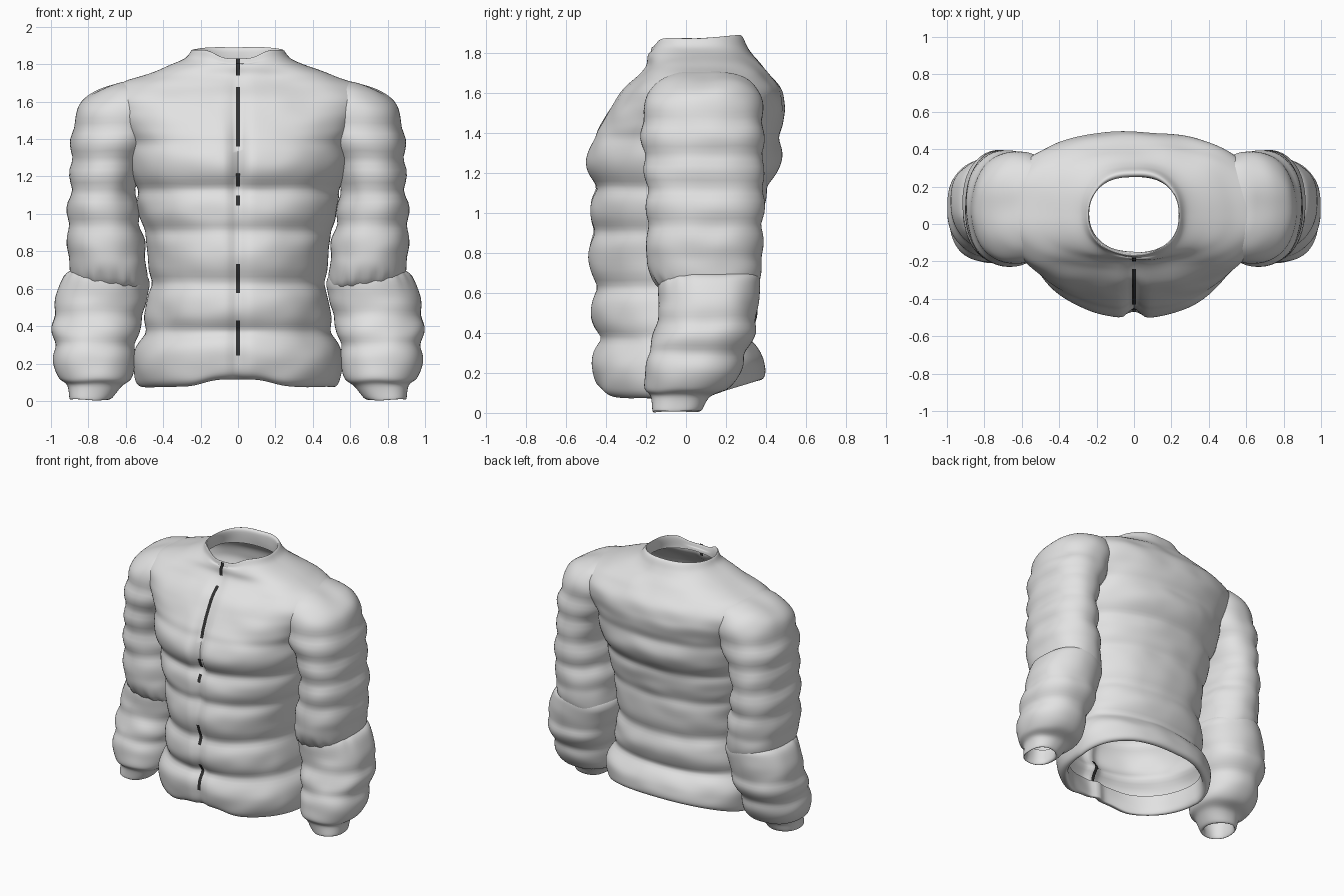
import bpy
import bmesh
import math
from mathutils import Vector, noise

if "Cube" in bpy.data.objects:
    bpy.data.objects.remove(bpy.data.objects["Cube"])


def material(name, value):
    mat = bpy.data.materials.new(name)
    mat.use_nodes = True
    colour = (value, value, value, 1)
    mat.diffuse_color = colour
    bsdf = mat.node_tree.nodes["Principled BSDF"]
    bsdf.inputs["Base Color"].default_value = colour
    bsdf.inputs["Roughness"].default_value = 0.8
    return mat


FABRIC = material("light grey fabric", 0.76)
ZIP = material("dark zip", 0.03)


def spline(keys, steps):
    """Smooth rows running through all key rows."""
    rows = []
    for i in range(len(keys) - 1):
        a, b, c, d = (keys[max(0, min(len(keys) - 1, i + k))] for k in (-1, 0, 1, 2))
        for s in range(steps):
            t = s / steps
            rows.append([q + 0.5 * t * (r - p + t * (2*p - 5*q + 4*r - u + t * (3*(q - r) + u - p)))
                         for p, q, r, u in zip(a, b, c, d)])
    return rows + [list(keys[-1])]


def seam_depth(z, seams):
    """Rounded groove at each quilting seam."""
    return sum(depth * math.exp(1 - math.sqrt(1 + ((z - s) / 0.035) ** 2)) for s, depth in seams)


def fade(v):
    v = max(0, min(1, v))
    return v * v * (3 - 2 * v)


def finish(name, bm, mat):
    bmesh.ops.recalc_face_normals(bm, faces=bm.faces)
    mesh = bpy.data.meshes.new(name)
    bm.to_mesh(mesh)
    bm.free()
    mesh.materials.append(mat)
    obj = bpy.data.objects.new(name, mesh)
    bpy.context.collection.objects.link(obj)
    bpy.ops.object.select_all(action="DESELECT")
    obj.select_set(True)
    bpy.context.view_layer.objects.active = obj
    bpy.ops.object.shade_smooth_by_angle(angle=math.radians(65))


def loft(name, rows, point, segments, cap=False):
    """Skin closed rings; point(row, angle) gives each position."""
    bm = bmesh.new()
    rings = [[bm.verts.new(point(row, math.tau * i / segments)) for i in range(segments)]
             for row in rows]
    for lo, hi in zip(rings, rings[1:]):
        for i in range(segments):
            j = (i + 1) % segments
            bm.faces.new((lo[i], lo[j], hi[j], hi[i]))
    if cap:
        bm.faces.new(rings[0])
    finish(name, bm, FABRIC)


def power(v, e):
    return math.copysign(abs(v) ** e, v)


# Torso rows: height, half width, front y, back y (hem folds inward, yoke covers the shoulders)
torso_keys = [
    (0.22, 0.49, -0.40, 0.33), (0.11, 0.49, -0.39, 0.34), (0.075, 0.515, -0.40, 0.37),
    (0.11, 0.545, -0.45, 0.395), (0.22, 0.56, -0.475, 0.39), (0.36, 0.53, -0.475, 0.35),
    (0.5, 0.495, -0.485, 0.36), (0.64, 0.48, -0.485, 0.36), (0.8, 0.485, -0.495, 0.37),
    (0.92, 0.52, -0.492, 0.385), (1.03, 0.54, -0.49, 0.40), (1.14, 0.57, -0.495, 0.44),
    (1.27, 0.59, -0.505, 0.48), (1.38, 0.61, -0.48, 0.485), (1.46, 0.64, -0.42, 0.49),
    (1.54, 0.68, -0.37, 0.495), (1.62, 0.70, -0.31, 0.475), (1.69, 0.64, -0.24, 0.425),
    (1.74, 0.51, -0.20, 0.385), (1.785, 0.39, -0.19, 0.345), (1.83, 0.29, -0.18, 0.31),
    (1.875, 0.25, -0.172, 0.28), (1.86, 0.243, -0.16, 0.255), (1.78, 0.25, -0.15, 0.26)]
torso_seams = [(0.37, 0.042), (0.63, 0.032), (0.91, 0.03), (1.13, 0.04), (1.38, 0.02)]


def torso_point(row, angle):
    z, width, front, back = row
    c, s = math.cos(angle), math.sin(angle)
    dent = seam_depth(z, torso_seams)
    yoke = fade((z - 1.15) / 0.35) * fade((1.84 - z) / 0.1)
    mid = 0.05
    x = (width - dent * 0.7) * power(c, 0.92)
    if s > 0:
        y = mid + (back - mid - 0.75 * dent) * power(s, 0.9 - 0.15 * yoke)
    else:
        y = mid + (mid - front - dent) * power(s, 0.92 - 0.1 * yoke)
        # Groove along the front opening, deepest between the chest panels
        groove = 0.025 + 0.03 * math.exp(-((z - 1.27) / 0.17) ** 2)
        y += groove * fade((1.8 - z) / 0.15) * math.exp(-(x / 0.04) ** 2)
    # Hem rises at the back and the front middle
    low = max(0, 1 - z / 0.4)
    z += low * (0.11 * max(0, s) + (0.05 * math.exp(-(x / 0.2) ** 4) if s < 0 else 0))
    # Collar is higher at the back and dips at the throat
    rise = 0.015 * max(0, s) - 0.045 * math.exp(-(x / 0.13) ** 4) * (s < 0)
    z += rise * fade((z - 1.79) / 0.07)
    crease = noise.noise(Vector((x * 5, y * 5, z * 9))) * 0.009
    return Vector((x + crease * c, y + crease * s, z + crease * 0.5))


loft("torso", spline(torso_keys, 6), torso_point, 160)

# Sleeve rows: height, inner x, outer x, front y, back y; the cap runs under the yoke
upper_keys = [
    (1.71, 0.42, 0.58, 0.03, 0.18), (1.695, 0.40, 0.66, -0.07, 0.26),
    (1.65, 0.38, 0.775, -0.15, 0.335), (1.56, 0.38, 0.86, -0.205, 0.385),
    (1.40, 0.43, 0.905, -0.235, 0.405), (1.2, 0.52, 0.91, -0.22, 0.405),
    (1.0, 0.515, 0.925, -0.21, 0.405), (0.85, 0.49, 0.925, -0.21, 0.395),
    (0.74, 0.485, 0.91, -0.20, 0.385), (0.66, 0.487, 0.895, -0.16, 0.368),
    (0.60, 0.51, 0.86, -0.11, 0.34)]
lower_keys = [
    (0.65, 0.53, 0.86, -0.09, 0.32), (0.70, 0.51, 0.88, -0.11, 0.345),
    (0.67, 0.477, 0.935, -0.135, 0.37), (0.55, 0.485, 0.98, -0.14, 0.365),
    (0.42, 0.50, 1.008, -0.17, 0.365), (0.3, 0.53, 1.0, -0.205, 0.32),
    (0.2, 0.55, 0.99, -0.21, 0.277), (0.12, 0.57, 0.955, -0.205, 0.21),
    (0.08, 0.62, 0.91, -0.175, 0.12), (0.01, 0.68, 0.90, -0.17, 0.075),
    (0.03, 0.70, 0.885, -0.155, 0.06), (0.12, 0.68, 0.88, -0.15, 0.08)]
sleeve_seams = [(1.46, 0.018), (1.29, 0.026), (1.12, 0.026), (0.94, 0.026), (0.78, 0.011),
                (0.46, 0.02), (0.30, 0.025)]


def sleeve_point(side):
    def point(row, angle):
        z, inner, outer, front, back = row
        c, s = math.cos(angle), math.sin(angle)
        dent = seam_depth(z, sleeve_seams)
        x = (inner + outer) / 2 + ((outer - inner) / 2 - dent) * power(c, 0.9)
        y = (front + back) / 2 + ((back - front) / 2 - dent) * power(s, 0.88)
        # Gathered elbow on the front, lower on the inner side, and soft creases
        gather = math.exp(-((z - 0.66) / 0.05) ** 2)
        z += gather * (0.008 * max(0, -s) * math.sin(angle * 17) - 0.035 * max(0, -c))
        crease = noise.noise(Vector((x * 6, y * 6, z * 9))) * 0.008
        return Vector((side * (x + crease * c), y + crease * s, max(0, z + crease)))
    return point


for side, label in ((1, "left"), (-1, "right")):
    loft(label + "_upper_sleeve", spline(upper_keys, 6), sleeve_point(side), 72, cap=True)
    loft(label + "_lower_sleeve", spline(lower_keys, 6), sleeve_point(side), 72)

# Zip pieces showing outside and inside the front opening
front_line = [torso_point(row, -math.pi / 2) for row in spline(torso_keys[4:22], 16)]
zip_parts = [(0.24, 0.43), (0.57, 0.74), (1.04, 1.10), (1.14, 1.22), (1.36, 1.68), (1.74, 1.83)]
bm = bmesh.new()
for bottom, top in zip_parts:
    line = [p for p in front_line if bottom <= p.z <= top]
    for offset in (-0.009, 0.006):
        edge = [[bm.verts.new((x, p.y + offset, p.z)) for x in (-0.012, 0.012)] for p in line]
        for a, b in zip(edge, edge[1:]):
            bm.faces.new((a[0], a[1], b[1], b[0]))
finish("front_zip", bm, ZIP)
